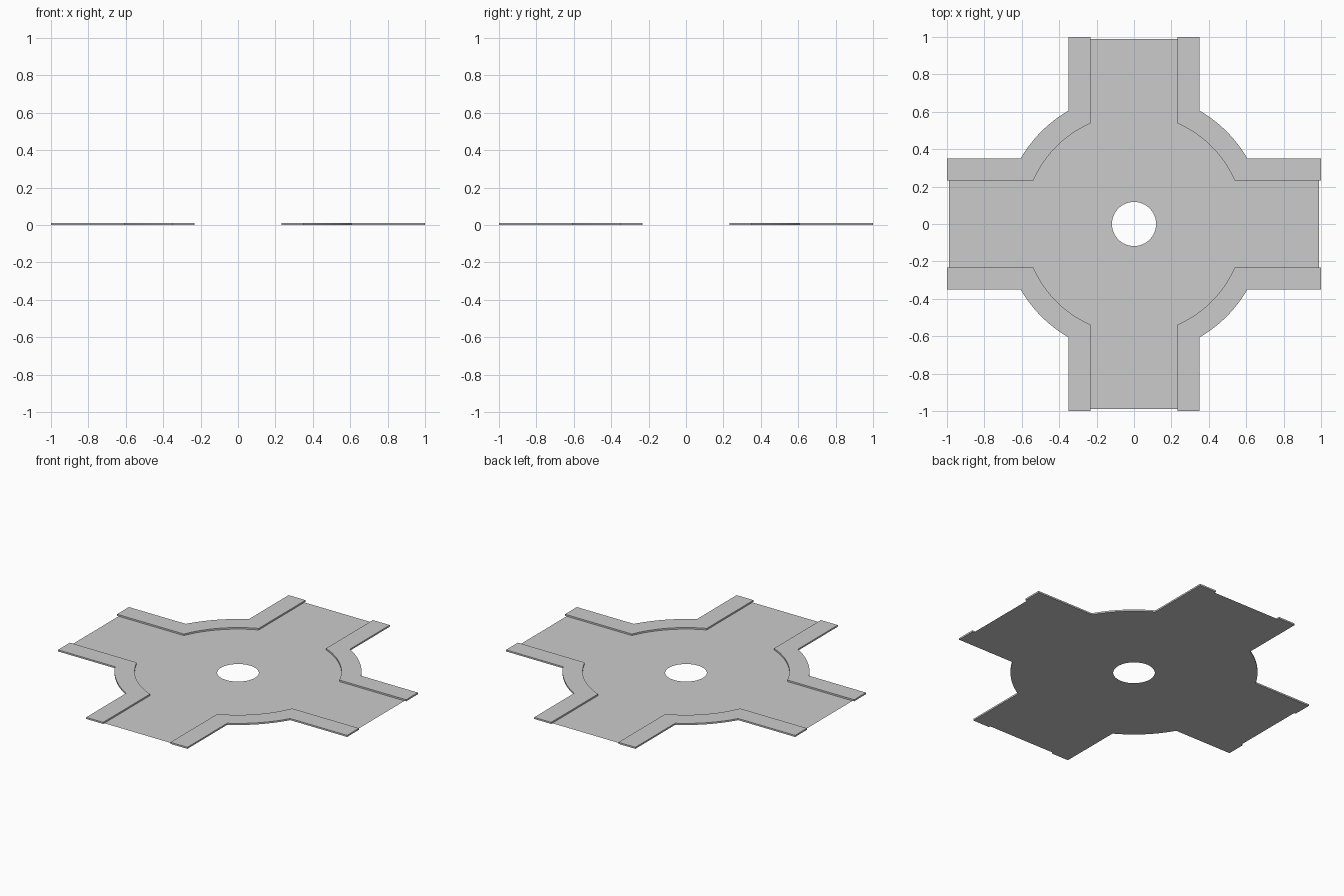
import bpy, bmesh
from math import sin, cos, asin, pi, radians
from mathutils import Matrix

if "Cube" in bpy.data.objects:
    bpy.data.objects.remove(bpy.data.objects["Cube"])

ROAD_W, WALK_W = 0.233, 0.35      # half widths of road and of road plus pavement
ROAD_R, WALK_R = 0.586, 0.70      # radii of the ring road and of its pavement
ROAD_END, WALK_END = 0.989, 1.0
HEIGHT, HOLE_R, STEPS = 0.01, 0.118, 12


def corner_line(half_w, radius, end):
    """Kerb line of the +x +y quarter: along one arm, round the arc, along the next."""
    a = asin(half_w / radius)
    arc = [(radius * cos(t), radius * sin(t))
           for t in (a + (pi / 2 - 2 * a) * i / STEPS for i in range(STEPS + 1))]
    return [(end, half_w)] + arc + [(half_w, end)]


def add_object(name, bm):
    mesh = bpy.data.meshes.new(name)
    bm.to_mesh(mesh)
    bm.free()
    obj = bpy.data.objects.new(name, mesh)
    bpy.context.collection.objects.link(obj)
    return obj


def add_loop(bm, points):
    vs = [bm.verts.new((x, y, 0)) for x, y in points]
    return [bm.edges.new((vs[i - 1], vs[i])) for i in range(len(vs))]


# Road: flat cross with a round middle and a central hole
outline = []
for q in range(4):
    turn = Matrix.Rotation(radians(90 * q), 2)
    for x, y in corner_line(ROAD_W, ROAD_R, ROAD_END):
        outline.append((turn[0][0] * x + turn[0][1] * y, turn[1][0] * x + turn[1][1] * y))
hole = [(HOLE_R * cos(2 * pi * i / 48), HOLE_R * sin(2 * pi * i / 48)) for i in range(48)]
bm = bmesh.new()
edges = add_loop(bm, outline) + add_loop(bm, hole)
bmesh.ops.triangle_fill(bm, use_beauty=True, edges=edges, normal=(0, 0, 1))
for f in bm.faces:
    f.normal_update()
    if f.normal.z < 0:
        f.normal_flip()
add_object("road", bm)

# Raised pavements: one strip per corner, turned around the centre
inner = corner_line(ROAD_W, ROAD_R, WALK_END)
outer = corner_line(WALK_W, WALK_R, WALK_END)
for q in range(4):
    bm = bmesh.new()
    a = [bm.verts.new((x, y, 0)) for x, y in inner]
    b = [bm.verts.new((x, y, 0)) for x, y in outer]
    for i in range(len(a) - 1):
        bm.faces.new((a[i], b[i], b[i + 1], a[i + 1]))
    top = bmesh.ops.extrude_face_region(bm, geom=bm.faces[:], use_keep_orig=True)["geom"]
    bmesh.ops.translate(bm, vec=(0, 0, HEIGHT),
                        verts=[g for g in top if isinstance(g, bmesh.types.BMVert)])
    bmesh.ops.recalc_face_normals(bm, faces=bm.faces[:])
    bm.transform(Matrix.Rotation(radians(90 * q), 4, 'Z'))
    add_object(f"pavement_{q + 1}", bm)
